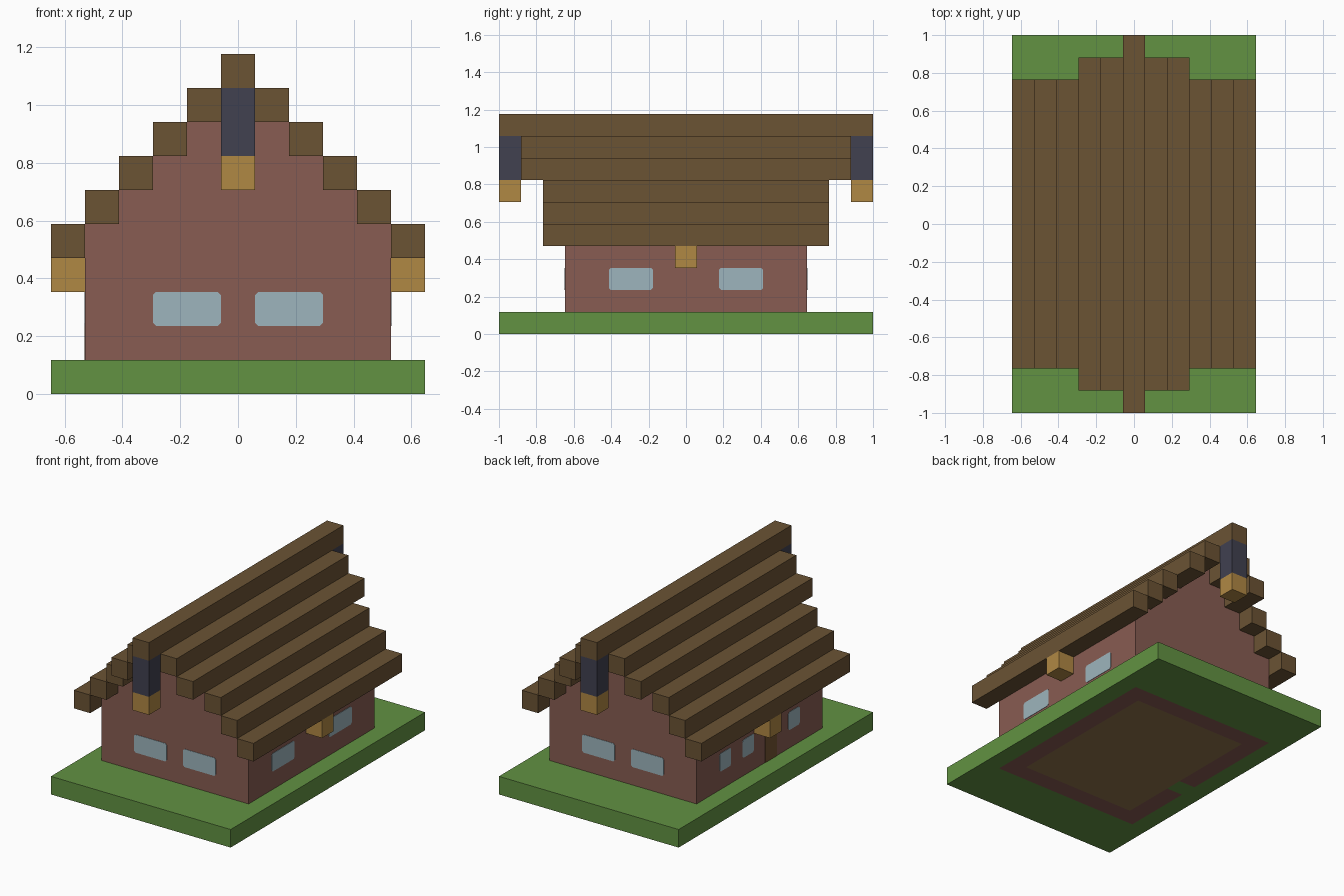
import bpy
import bmesh
from mathutils import Vector

if "Cube" in bpy.data.objects:
    bpy.data.objects.remove(bpy.data.objects["Cube"], do_unlink=True)

U = 2 / 17  # block size; all sizes below are in blocks


def material(name, r, g, b):
    lin = [((c / 255 + 0.055) / 1.055) ** 2.4 for c in (r, g, b)] + [1]
    m = bpy.data.materials.new(name)
    m.use_nodes = True
    m.diffuse_color = lin
    m.node_tree.nodes["Principled BSDF"].inputs["Base Color"].default_value = lin
    return m


GRASS = material("grass green", 98, 146, 66)
BRICK = material("brick red", 136, 92, 82)
PLANK = material("plank tan", 145, 116, 76)
WOOD = material("roof brown", 107, 83, 52)
IRON = material("slate blue", 65, 65, 80)
GOLD = material("lamp gold", 176, 136, 68)
GLASS = material("window glass", 157, 181, 189)
DOOR = material("door brown", 116, 84, 50)


def finish(name, bm, *mats):
    bmesh.ops.recalc_face_normals(bm, faces=bm.faces)
    bmesh.ops.scale(bm, vec=(U, U, U), verts=bm.verts)
    mesh = bpy.data.meshes.new(name)
    bm.to_mesh(mesh)
    bm.free()
    for m in mats:
        mesh.materials.append(m)
    ob = bpy.data.objects.new(name, mesh)
    bpy.context.collection.objects.link(ob)
    return ob


def block_mesh(center, size):
    bm = bmesh.new()
    bmesh.ops.create_cube(bm, size=1)
    bmesh.ops.scale(bm, vec=size, verts=bm.verts)
    bmesh.ops.translate(bm, vec=center, verts=bm.verts)
    return bm


def block(name, center, size, mat):
    return finish(name, block_mesh(center, size), mat)


def prism(name, points, offset, mat):
    bm = bmesh.new()
    face = bm.faces.new([bm.verts.new(p) for p in points])
    ext = bmesh.ops.extrude_face_region(bm, geom=[face])
    moved = [v for v in ext["geom"] if isinstance(v, bmesh.types.BMVert)]
    bmesh.ops.translate(bm, vec=offset, verts=moved)
    return finish(name, bm, mat)


def plate(name, normal, dist, center, z, width, height, low, high, mat):
    """Thin wall plate with clipped lower and upper corners."""
    n = Vector(normal)
    side = Vector((-n.y, n.x, 0))
    w = width / 2
    outline = [(-w + low, 0), (w - low, 0), (w, low), (w, height - high),
               (w - high, height), (-w + high, height), (-w, height - high), (-w, low)]
    if not low:
        outline = outline[:2] + outline[3:7]
    origin = n * (dist - 0.02) + Vector((abs(n.y), abs(n.x), 0)) * center
    points = [origin + side * s + Vector((0, 0, z + t)) for s, t in outline]
    prism(name, points, n * 0.04, mat)


# Lawn slab, with the foundation and floor showing on its underside
bm = block_mesh((0, 0, 0.5), (11, 17, 1))
cuts = [("x", c) for c in (-4.5, -3.5, 3.5, 4.5)]
cuts += [("y", c) for c in (-5.5, -4.5, -1.5, -0.5, 4.5, 5.5)]
for axis, c in cuts:
    n = Vector((axis == "x", axis == "y", 0))
    bmesh.ops.bisect_plane(bm, geom=bm.verts[:] + bm.edges[:] + bm.faces[:],
                           plane_co=n * c, plane_no=n)
for f in bm.faces:
    p = f.calc_center_median()
    if p.z < 0.01:
        doorway = p.x < -3.5 and -1.5 < p.y < -0.5
        if abs(p.x) < 3.5 and abs(p.y) < 4.5:
            f.material_index = 2
        elif abs(p.x) < 4.5 and abs(p.y) < 5.5 and not doorway:
            f.material_index = 1
finish("lawn_base", bm, GRASS, BRICK, PLANK)

# House body with stepped gables
half = [(4.5, 1), (4.5, 5)]
for i in range(4):
    half += [(3.5 - i, 5 + i), (3.5 - i, 6 + i)]
profile = half + [(-x, z) for x, z in reversed(half)]
prism("brick_house", [(x, -5.5, z) for x, z in profile], (0, 11, 0), BRICK)

# Stepped roof beams
block("ridge_beam", (0, 0, 9.5), (1, 17, 1), WOOD)
for i in range(1, 6):
    for s, side in ((1, "left"), (-1, "right")):
        length = 15 if i < 3 else 13
        block(f"roof_beam_{side}_{i}", (s * i, 0, 9.5 - i), (1, length, 1), WOOD)

# Hanging lamps at the ridge ends and under the eaves
for s, end in ((1, "back"), (-1, "front")):
    block(f"{end}_lamp_chain", (0, s * 8, 8), (1, 1, 2), IRON)
    block(f"{end}_lamp", (0, s * 8, 6.5), (1, 1, 1), GOLD)
for s, side in ((1, "left"), (-1, "right")):
    block(f"{side}_eave_lamp", (s * 5, 0, 3.5), (1, 1, 1), GOLD)

# Windows and door
for c in (-1.5, 1.5):
    for s, end in ((1, "back"), (-1, "front")):
        plate(f"{end}_window", (0, s, 0), 5.5, c, 2, 2, 1, 0.09, 0.09, GLASS)
for c in (-2.5, 2.5):
    plate("left_window", (1, 0, 0), 4.5, c, 2, 2, 1, 0.09, 0.09, GLASS)
for c in (-3, 1, 3):
    plate("right_window", (-1, 0, 0), 4.5, c, 2, 1, 1, 0.09, 0.09, GLASS)
plate("door", (-1, 0, 0), 4.5, -1, 1, 1, 2, 0, 0.22, DOOR)
